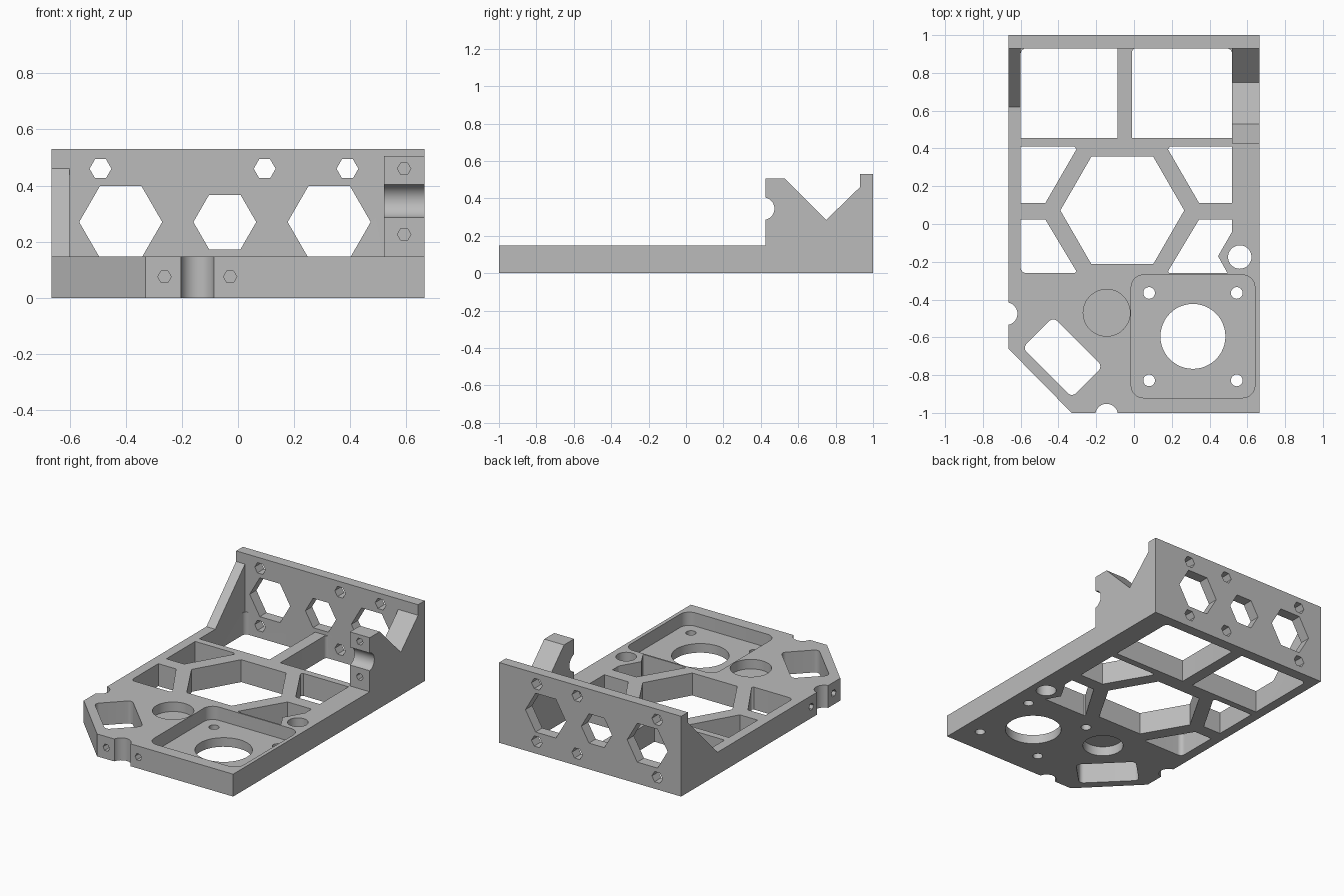
import bpy, bmesh
from math import cos, sin, pi, radians
from mathutils import Vector

cube = bpy.data.objects.get("Cube")
if cube:
    bpy.data.objects.remove(cube)

grey = bpy.data.materials.new("plain grey")
grey.use_nodes = True
grey.diffuse_color = (0.5, 0.5, 0.5, 1)
grey.node_tree.nodes["Principled BSDF"].inputs["Base Color"].default_value = (0.5, 0.5, 0.5, 1)

W, T, H = 0.665, 0.148, 0.53      # half width, plate thickness, wall height
WALL = 0.93                       # front face of the back wall
NOTCH_X, NOTCH_Y = -0.145, -0.475


def outline(points):
    """Polygon whose points may carry a third value, a corner radius."""
    out = []
    for i, p in enumerate(points):
        c = Vector(p[:2])
        if len(p) < 3:
            out.append(c)
            continue
        u = (Vector(points[i - 1][:2]) - c).normalized()
        v = (Vector(points[(i + 1) % len(points)][:2]) - c).normalized()
        r = p[2]                  # all rounded corners are square
        for k in range(9):
            a = k / 8 * pi / 2
            out.append(c + u * r * (1 - sin(a)) + v * r * (1 - cos(a)))
    return out


def ring(x, y, r, n=48):
    return [(x + r * cos(2 * pi * k / n), y + r * sin(2 * pi * k / n)) for k in range(n)]


def box(x0, x1, y0, y1):
    return [(x0, y0), (x1, y0), (x1, y1), (x0, y1)]


def prism(name, points, axis, lo, hi):
    place = {"x": lambda a, b, t: (t, a, b),
             "y": lambda a, b, t: (a, t, b),
             "z": lambda a, b, t: (a, b, t)}[axis]
    bm = bmesh.new()
    pts = outline(points)
    bottom, top = [[bm.verts.new(place(p[0], p[1], t)) for p in pts] for t in (lo, hi)]
    bm.faces.new(bottom)
    bm.faces.new(top)
    for i in range(len(pts)):
        bm.faces.new((bottom[i - 1], bottom[i], top[i], top[i - 1]))
    bmesh.ops.recalc_face_normals(bm, faces=bm.faces)
    mesh = bpy.data.meshes.new(name)
    bm.to_mesh(mesh)
    bm.free()
    mesh.materials.append(grey)
    ob = bpy.data.objects.new(name, mesh)
    bpy.context.collection.objects.link(ob)
    return ob


def combine(operation, name, points, axis, lo, hi):
    tool = prism(name, points, axis, lo, hi)
    mod = body.modifiers.new(name, "BOOLEAN")
    mod.operation, mod.solver, mod.object = operation, "EXACT", tool
    bpy.ops.object.modifier_apply(modifier=mod.name)
    bpy.data.objects.remove(tool)


def cut(name, points, axis="z", lo=-0.1, hi=0.3):
    combine("DIFFERENCE", name, points, axis, lo, hi)


# Base plate with one clipped corner
body = prism("mounting_bracket", [(-0.33, -1), (W, -1), (W, 1), (-W, 1), (-W, -0.66)], "z", 0, T)
bpy.context.view_layer.objects.active = body
body.select_set(True)

# Back wall, sloped gusset and V-notched side block
combine("UNION", "back_wall", box(-W, W, WALL, 1), "z", 0, H)
combine("UNION", "gusset", [(0.62, 0.05), (0.97, 0.05), (0.97, 0.46), (WALL, 0.46), (0.62, T)],
        "x", -W, -0.6)
combine("UNION", "side_block", [(0.425, 0.05), (0.97, 0.05), (0.97, 0.46), (WALL, 0.46),
        (0.75, 0.285), (0.53, 0.505), (0.425, 0.505)], "x", 0.52, W)

# Rear windows
cut("rear_window_right", [(-0.6, 0.455), (-0.088, 0.455), (-0.088, WALL), (-0.6, WALL, 0.03)])
cut("rear_window_left", [(-0.01, 0.455), (0.52, 0.455), (0.52, WALL, 0.03), (-0.01, WALL, 0.02)])

# Central hexagon and the windows around it
cut("centre_hexagon", ring(-0.062, 0.072, 0.328, 6))
cut("window_a", [(-0.6, 0.41), (-0.6, 0.11), (-0.47, 0.11), (-0.305, 0.395), (-0.315, 0.41)])
cut("window_b", [(-0.6, 0.025), (-0.6, -0.26, 0.03), (-0.315, -0.26), (-0.305, -0.25), (-0.47, 0.025)])
cut("window_c", [(0.52, 0.41), (0.19, 0.41), (0.18, 0.395), (0.345, 0.11), (0.52, 0.11)])
cut("window_d", [(0.52, 0.025), (0.345, 0.025), (0.18, -0.25), (0.185, -0.26),
                 (0.495, -0.26), (0.445, -0.17), (0.52, -0.04)])

# Motor pocket with its bore and screw holes
cut("motor_pocket", [(x, y, 0.065) for x, y in box(-0.015, 0.64, -0.92, -0.27)], "z", 0.06, 0.3)
cut("motor_bore", ring(0.312, -0.595, 0.172))
for x in (0.08, 0.544):
    for y in (-0.365, -0.828):
        cut("motor_screw_hole", ring(x, y, 0.031, 24))

# Round hole, two-sided round recess and slanted slot
cut("side_hole", ring(0.56, -0.175, 0.062))
cut("recess_top", ring(NOTCH_X, -0.47, 0.124), "z", 0.085, 0.3)
cut("recess_bottom", ring(NOTCH_X, -0.47, 0.124), "z", -0.1, 0.063)
a = Vector((1, -1)).normalized() * 0.185
b = Vector((1, 1)).normalized() * 0.115
slot = [Vector((-0.378, -0.705)) + p for p in (a + b, b - a, -a - b, a - b)]
cut("slanted_slot", [(p.x, p.y, 0.03) for p in slot])

# Half-round notches, each between a pair of blind screw holes
cut("front_notch", ring(NOTCH_X, -1.012, 0.06))
cut("right_notch", ring(-W - 0.012, NOTCH_Y, 0.06))
cut("block_notch", ring(0.413, 0.345, 0.06), "x", 0.4, 0.8)
for s in (-0.117, 0.117):
    cut("front_screw_hole", ring(NOTCH_X + s, 0.075, 0.024, 6), "y", -1.1, -0.94)
    cut("right_screw_hole", ring(NOTCH_Y + s, 0.075, 0.024, 6), "x", -0.8, -0.62)
    cut("block_screw_hole", ring(0.592, 0.343 + s, 0.024, 6), "y", 0.3, 0.49)

# Hexagonal openings in the back wall
for x, r in ((-0.418, 0.148), (-0.047, 0.112), (0.325, 0.148)):
    cut("wall_hexagon", ring(x, 0.27, r, 6), "y", 0.9, 1.1)
for x in (-0.49, 0.095, 0.39):
    for z in (0.08, 0.46):
        cut("wall_screw_hole", ring(x, z, 0.039, 6), "y", 0.9, 1.1)

bpy.ops.object.shade_smooth_by_angle(angle=radians(25))
